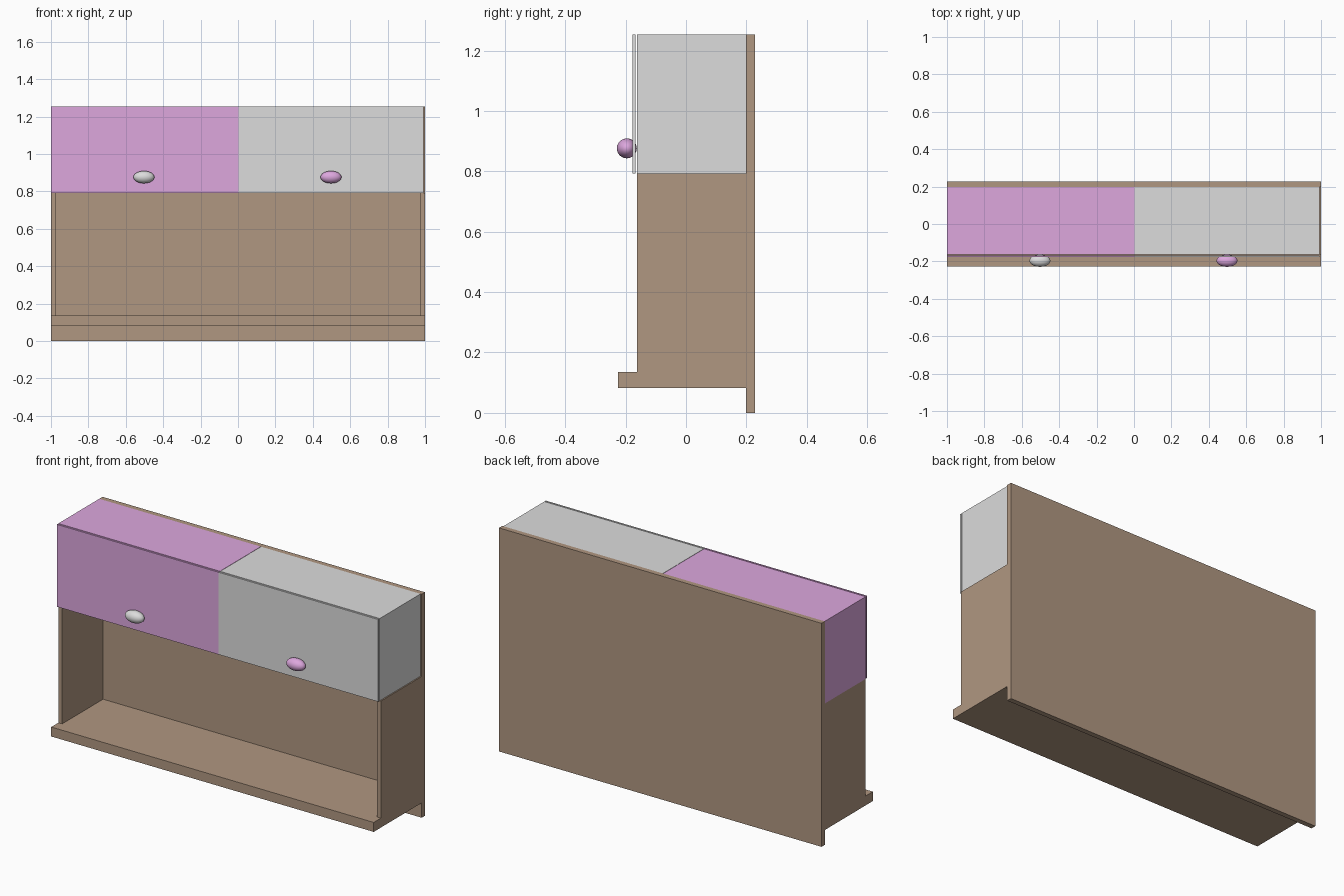
import bpy
import math

if "Cube" in bpy.data.objects:
    bpy.data.objects.remove(bpy.data.objects["Cube"])


def lin(c):
    c /= 255
    return c / 12.92 if c <= 0.04045 else ((c + 0.055) / 1.055) ** 2.4


def material(name, r, g, b):
    m = bpy.data.materials.new(name)
    m.diffuse_color = (lin(r), lin(g), lin(b), 1)
    m.use_nodes = True
    m.node_tree.nodes["Principled BSDF"].inputs["Base Color"].default_value = m.diffuse_color
    return m


brown = material("brown_wood", 176, 151, 129)
plum = material("plum", 221, 167, 222)
grey = material("light_grey", 220, 220, 220)


# axis-aligned box from its limits
def box(name, x, y, z, mat):
    bpy.ops.mesh.primitive_cube_add(size=1)
    o = bpy.context.object
    o.name = name
    for v in o.data.vertices:
        v.co = [lim[0] if c < 0 else lim[1] for c, lim in zip(v.co, (x, y, z))]
    o.data.materials.append(mat)
    return o


# rounded pull, flattened vertically
def knob(name, x, mat):
    bpy.ops.mesh.primitive_uv_sphere_add(segments=32, ring_count=16, radius=1)
    o = bpy.context.object
    o.name = name
    for v in o.data.vertices:
        v.co = (x + v.co.x * 0.056, -0.196 + v.co.y * 0.033, 0.876 + v.co.z * 0.033)
    o.data.materials.append(mat)
    bpy.ops.object.shade_smooth()


# wooden frame: back, skirt, shelf and two sides
box("back_panel", (-1, 1), (0.199, 0.228), (0.083, 1.253), brown)
box("back_skirt", (-1, 1), (0.199, 0.228), (0, 0.083), brown)
box("shelf", (-1, 1), (-0.226, 0.199), (0.083, 0.136), brown)
for side, x in (("left", (-1, -0.976)), ("right", (0.976, 1))):
    box(side + "_side", x, (-0.163, 0.199), (0.136, 0.792), brown)

# two cabinets, each with a separate door and a contrasting knob
for side, x, kx, body, pull in (("left", (-1, 0.002), -0.503, plum, grey),
                                ("right", (0.004, 0.993), 0.497, grey, plum)):
    box(side + "_cabinet", x, (-0.163, 0.199), (0.792, 1.253), body)
    box(side + "_door", x, (-0.177, -0.168), (0.792, 1.253), body)
    knob(side + "_knob", kx, pull)
